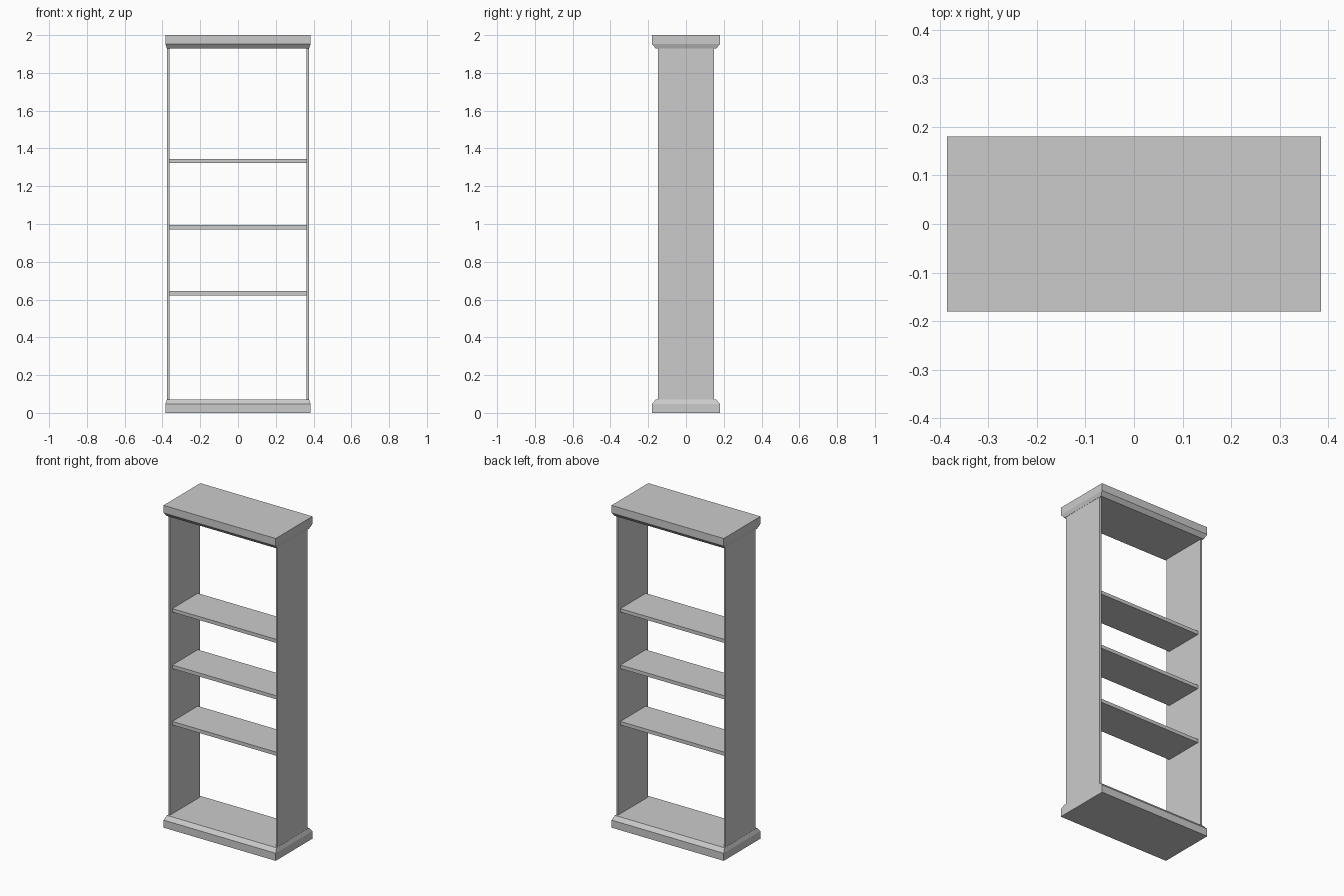
import bpy, bmesh

if "Cube" in bpy.data.objects:
    bpy.data.objects.remove(bpy.data.objects["Cube"])

W, D, H = 0.385, 0.18, 2.0      # half width, half depth, height


def loft(name, rings):
    """Stack of centred rectangles (half_x, half_y, z), skinned and capped."""
    bm = bmesh.new()
    loops = [[bm.verts.new((sx * x, sy * y, z))
              for sx, sy in ((-1, -1), (1, -1), (1, 1), (-1, 1))]
             for x, y, z in rings]
    for a, b in zip(loops, loops[1:]):
        for i in range(4):
            j = (i + 1) % 4
            bm.faces.new((a[i], a[j], b[j], b[i]))
    bm.faces.new(loops[0][::-1])
    bm.faces.new(loops[-1])
    bmesh.ops.recalc_face_normals(bm, faces=bm.faces)
    mesh = bpy.data.meshes.new(name)
    bm.to_mesh(mesh)
    bm.free()
    obj = bpy.data.objects.new(name, mesh)
    bpy.context.collection.objects.link(obj)
    return obj


# Plinth and cornice: same chamfered profile, flipped top to bottom
profile = [(W, D, 0), (W, D, 0.047), (0.376, 0.16, 0.071)]
loft("plinth", profile)
loft("cornice", [(x, y, H - z) for x, y, z in reversed(profile)])

# Side panels
for name, side in (("left_panel", -1), ("right_panel", 1)):
    panel = loft(name, [(0.006, 0.147, 0.071), (0.006, 0.147, H - 0.071)])
    panel.location.x = side * 0.369

# Three evenly spaced shelves, set back from the panel edges
for i in range(3):
    z = 0.622 + 0.35 * i
    loft(f"shelf_{i + 1}", [(0.363, 0.125, z), (0.363, 0.125, z + 0.022)])
